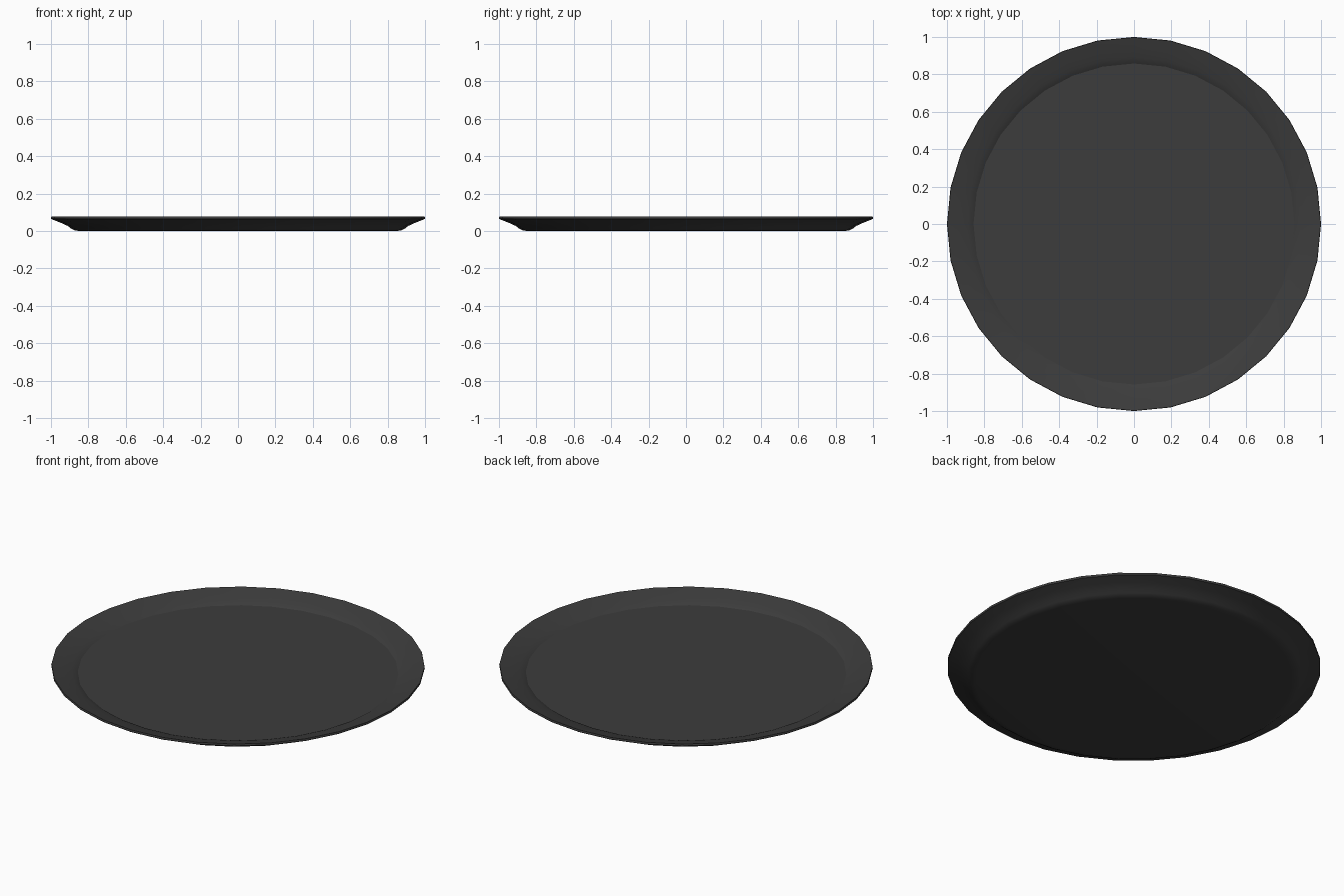
import bpy, bmesh, math

if "Cube" in bpy.data.objects:
    bpy.data.objects.remove(bpy.data.objects["Cube"])

SIDES = 32

# Plate cross-section (radius, height), from underside centre round to the floor centre
profile = [
    (0.0, 0.0), (0.85, 0.0), (0.875, 0.004), (0.892, 0.013), (0.91, 0.027),
    (0.95, 0.045), (0.998, 0.064), (1.0, 0.070), (0.998, 0.077),
    (0.94, 0.062), (0.89, 0.047), (0.872, 0.040), (0.858, 0.032), (0.0, 0.032),
]

# Spin the profile into a closed plate
bm = bmesh.new()
rings = []
for r, z in profile:
    if r == 0:
        rings.append([bm.verts.new((0, 0, z))] * SIDES)
    else:
        rings.append([bm.verts.new((r * math.cos(2 * math.pi * i / SIDES),
                                    r * math.sin(2 * math.pi * i / SIDES), z))
                      for i in range(SIDES)])
for a, b in zip(rings, rings[1:]):
    for i in range(SIDES):
        j = (i + 1) % SIDES
        loop = list(dict.fromkeys((a[i], a[j], b[j], b[i])))
        bm.faces.new(loop)
bmesh.ops.recalc_face_normals(bm, faces=bm.faces)

mesh = bpy.data.meshes.new("plate")
bm.to_mesh(mesh)
bm.free()
plate = bpy.data.objects.new("plate", mesh)
bpy.context.collection.objects.link(plate)

# Smooth rim with crisp lip and floor edge
bpy.context.view_layer.objects.active = plate
plate.select_set(True)
bpy.ops.object.shade_smooth_by_angle(angle=math.radians(28))

# Dark stoneware
mat = bpy.data.materials.new("dark_grey")
mat.diffuse_color = (0.045, 0.045, 0.045, 1)
mat.use_nodes = True
mat.node_tree.nodes["Principled BSDF"].inputs["Base Color"].default_value = mat.diffuse_color
mesh.materials.append(mat)
